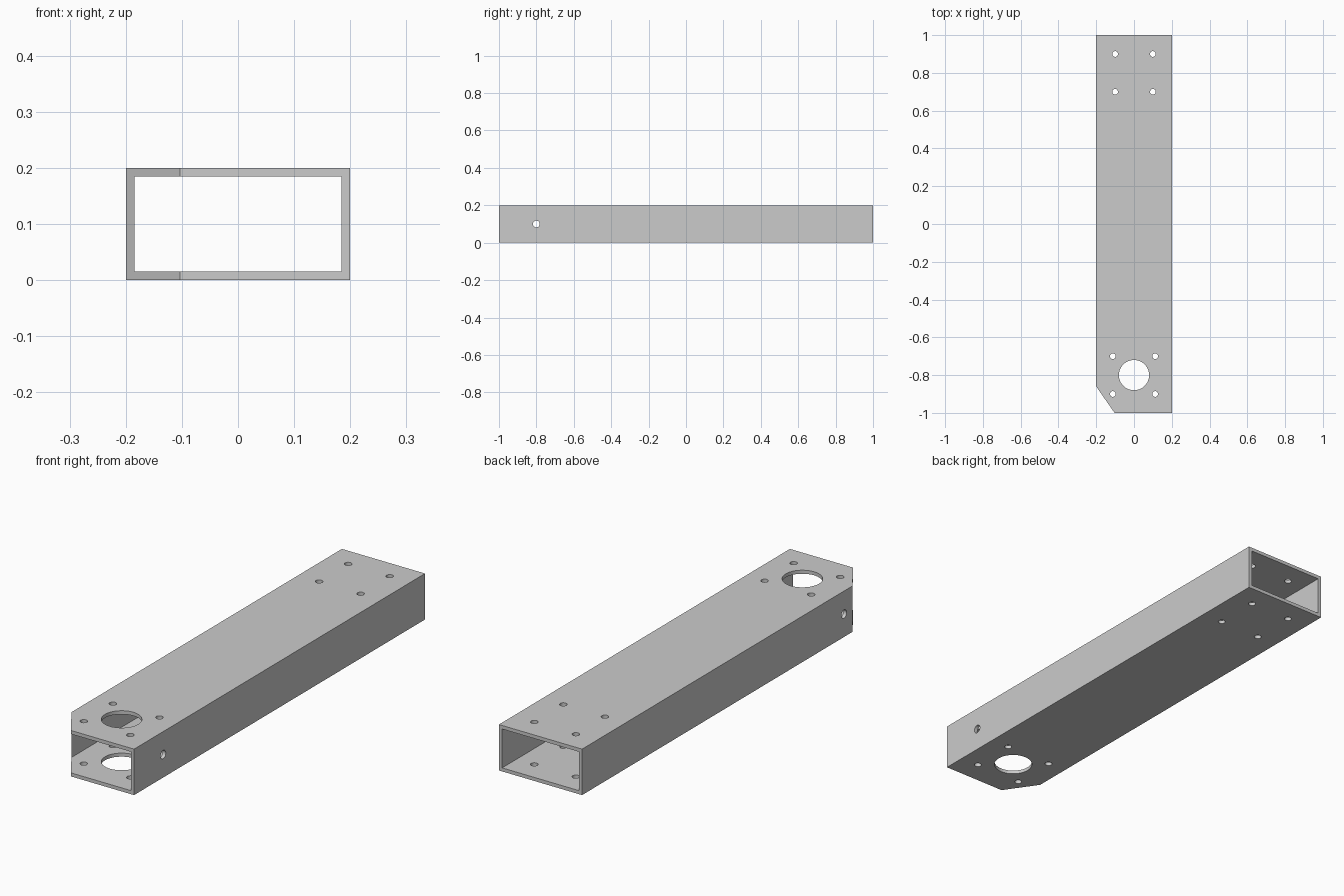
import bpy, bmesh
from math import pi
from mathutils import Matrix

if "Cube" in bpy.data.objects:
    bpy.data.objects.remove(bpy.data.objects["Cube"])

HALF_W, HALF_L, HEIGHT, WALL = 0.2, 1.0, 0.2, 0.0155


def make_object(name, bm):
    bmesh.ops.recalc_face_normals(bm, faces=bm.faces[:])
    mesh = bpy.data.meshes.new(name)
    bm.to_mesh(mesh)
    bm.free()
    obj = bpy.data.objects.new(name, mesh)
    bpy.context.collection.objects.link(obj)
    return obj


def extrude_outline(name, points, offset):
    bm = bmesh.new()
    face = bm.faces.new([bm.verts.new(p) for p in points])
    geo = bmesh.ops.extrude_face_region(bm, geom=[face])["geom"]
    moved = [v for v in geo if isinstance(v, bmesh.types.BMVert)]
    bmesh.ops.translate(bm, verts=moved, vec=offset)
    return make_object(name, bm)


def drill(name, x, y, radius, sideways=False, segments=32):
    bm = bmesh.new()
    matrix = Matrix.Translation((x, y, HEIGHT / 2))
    if sideways:
        matrix = matrix @ Matrix.Rotation(pi / 2, 4, 'Y')
    bmesh.ops.create_cone(bm, cap_ends=True, segments=segments, radius1=radius,
                          radius2=radius, depth=0.6, matrix=matrix)
    return make_object(name, bm)


def cut(target, cutter):
    cutter.hide_render = True
    mod = target.modifiers.new(cutter.name, 'BOOLEAN')
    mod.operation = 'DIFFERENCE'
    mod.solver = 'EXACT'
    mod.object = cutter
    bpy.context.view_layer.objects.active = target
    bpy.ops.object.modifier_apply(modifier=mod.name)
    bpy.data.objects.remove(cutter)


# Outer bar with one clipped front corner
outline = [(-0.103, -HALF_L, 0), (HALF_W, -HALF_L, 0), (HALF_W, HALF_L, 0),
           (-HALF_W, HALF_L, 0), (-HALF_W, -0.86, 0)]
tube = extrude_outline("box_tube", outline, (0, 0, HEIGHT))

# Hollow along the full length
w = HALF_W - WALL
bore = [(-w, -1.2, WALL), (w, -1.2, WALL),
        (w, -1.2, HEIGHT - WALL), (-w, -1.2, HEIGHT - WALL)]
cut(tube, extrude_outline("bore_cutter", bore, (0, 2.4, 0)))

# Large bearing hole and cross pin hole
cut(tube, drill("bearing_hole_cutter", 0, -0.8, 0.08, segments=64))
cut(tube, drill("pin_hole_cutter", 0, -0.8, 0.018, sideways=True))

# Bolt holes at both ends
for half_gap, rows in ((0.112, (-0.9, -0.7)), (0.1, (0.7, 0.9))):
    for y in rows:
        for side in (-1, 1):
            cut(tube, drill("bolt_hole_cutter", side * half_gap, y, 0.015))

tube.select_set(True)
bpy.context.view_layer.objects.active = tube
bpy.ops.object.shade_smooth_by_angle()
